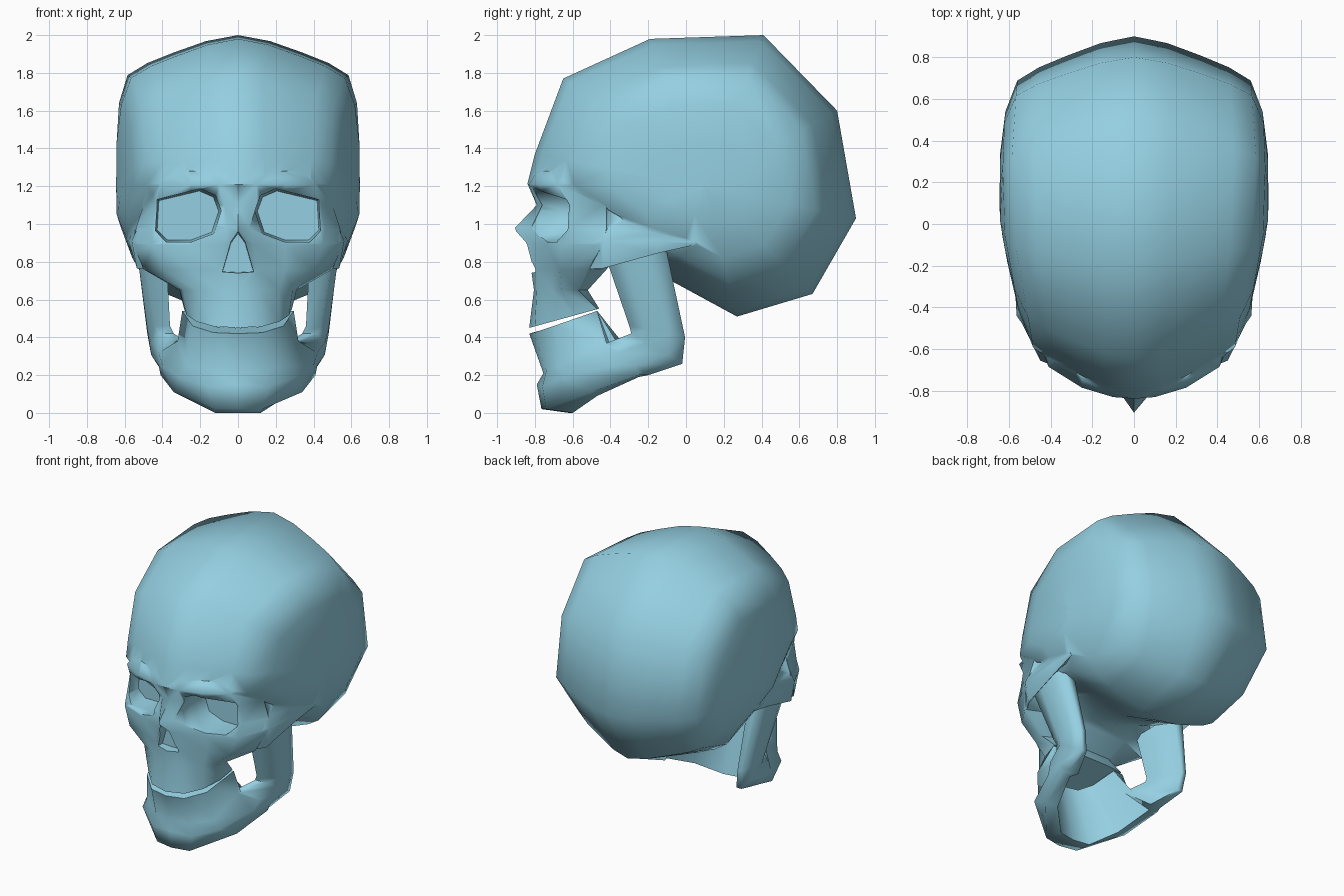
import bpy, bmesh, math

if "Cube" in bpy.data.objects:
    bpy.data.objects.remove(bpy.data.objects["Cube"])


def loft(name, rings):
    """Skin closed rings of equal length and cap both ends."""
    bm = bmesh.new()
    rows = [[bm.verts.new(p) for p in ring] for ring in rings]
    n = len(rows[0])
    for a, b in zip(rows, rows[1:]):
        for i in range(n):
            j = (i + 1) % n
            bm.faces.new((a[i], a[j], b[j], b[i]))
    bm.faces.new(rows[0])
    bm.faces.new(rows[-1])
    bmesh.ops.recalc_face_normals(bm, faces=bm.faces)
    me = bpy.data.meshes.new(name)
    bm.to_mesh(me)
    bm.free()
    ob = bpy.data.objects.new(name, me)
    bpy.context.collection.objects.link(ob)
    return ob


def flip(ring):
    return [(-x, y, z) for x, y, z in ring]


def activate(ob):
    bpy.ops.object.select_all(action='DESELECT')
    ob.select_set(True)
    bpy.context.view_layer.objects.active = ob


def boolean(target, other, operation):
    activate(target)
    mod = target.modifiers.new(operation, 'BOOLEAN')
    mod.operation, mod.solver, mod.object = operation, 'EXACT', other
    bpy.ops.object.modifier_apply(modifier=mod.name)
    bpy.data.objects.remove(other)


def smooth(ob, degrees):
    activate(ob)
    bpy.ops.object.shade_smooth_by_angle(angle=math.radians(degrees))


def clamp(v):
    return min(1, max(0, v))


# Cranium: the side profile shrinks towards each temple
profile = [(-.84, 1.21), (-.80, 1.37), (-.65, 1.77), (-.19, 1.98), (.41, 2.0), (.80, 1.60),
           (.90, 1.03), (.67, .63), (.27, .51), (-.08, .70), (-.40, .80), (-.50, .98)]
slices = [(0, 1), (.17, .96), (.34, .885), (.48, .815), (.585, .735), (.63, .55), (.642, .3), (.645, .02)]


def cranium_ring(x, s):
    ring = []
    for y, z in profile:
        y, z = .1 + (y - .1) * s, 1.2 + (z - 1.2) * s
        narrow = 1 - .19 * clamp(-y / .65) - .06 * clamp((y - .4) / .4) * clamp((1.9 - z) / .4)
        narrow -= .17 * clamp((1.05 - z) / .35)
        ring.append((x * narrow, y, z))
    return ring


half = [cranium_ring(x, s) for x, s in slices]
skull = loft("skull", [flip(r) for r in half[:0:-1]] + half)

# Face: horizontal outlines from midline to cheek, mirrored
levels = [
    (1.28, [(0, -.80), (.10, -.79), (.25, -.74), (.36, -.64), (.41, -.50), (.3, -.3)]),
    (1.21, [(0, -.838), (.10, -.83), (.25, -.785), (.41, -.685), (.46, -.50), (.3, -.3)]),
    (1.10, [(0, -.79), (.07, -.765), (.25, -.74), (.44, -.61), (.50, -.42), (.3, -.3)]),
    (.98, [(0, -.905), (.06, -.82), (.25, -.73), (.46, -.61), (.54, -.42), (.3, -.3)]),
    (.89, [(0, -.875), (.08, -.81), (.25, -.735), (.45, -.655), (.555, -.44), (.3, -.3)]),
    (.76, [(0, -.82), (.10, -.79), (.25, -.71), (.40, -.67), (.50, -.52), (.28, -.42)]),
    (.65, [(0, -.805), (.11, -.79), (.22, -.71), (.29, -.66), (.31, -.57), (.22, -.52)]),
    (None, [(0, -.83), (.13, -.80), (.22, -.71), (.27, -.59), (.285, -.47), (.15, -.46)]),
]
rings = []
for z, pts in levels:
    r = [(x, y, .45 + .276 * (y + .83) if z is None else z) for x, y in pts]
    rings.append(r + flip(r[:0:-1]))
boolean(skull, loft("face", rings), 'UNION')

# Cheek arches
arch = [(-.56, [(.42, 1.0), (.48, .88), (.45, .76), (.38, .8)]),
        (-.44, [(.475, 1.10), (.563, .91), (.535, .765), (.45, .9)]),
        (-.15, [(.515, 1.05), (.58, .91), (.56, .845), (.50, .92)]),
        (.05, [(.56, .94), (.59, .905), (.58, .89), (.54, .905)])]
arch = [[(x, y, z) for x, z in pts] for y, pts in arch]
boolean(skull, loft("arch_right", arch), 'UNION')
boolean(skull, loft("arch_left", [flip(r) for r in arch]), 'UNION')

# Eye sockets: tapered cuts
rim = [(.43, 1.13), (.2, 1.185), (.12, 1.15), (.09, 1.07), (.13, .95), (.25, .905), (.38, .905), (.44, .963)]


def taper(pts, cx, cz, stations):
    return [[(cx + (x - cx) * s, y, cz + (z - cz) * s) for x, z in pts] for y, s in stations]


socket = taper(rim, .27, 1.04, [(-1.0, 1.02), (-.66, 1.0), (-.53, .93)])
boolean(skull, loft("socket_right", socket), 'DIFFERENCE')
boolean(skull, loft("socket_left", [flip(r) for r in socket]), 'DIFFERENCE')

# Nose opening
nose = [(0, .965), (.04, .91), (.09, .74), (0, .735), (-.09, .74), (-.04, .91)]
boolean(skull, loft("nose_opening", taper(nose, 0, .82, [(-1.0, 1.02), (-.75, .9)])), 'DIFFERENCE')
smooth(skull, 68)

# Lower jaw: sections from chin to the back of the teeth
jaw = [
    [(0, -.83, .42), (0, -.755, .21), (0, -.79, .15), (0, -.765, .02), (0, -.62, 0), (0, -.72, .45)],
    [(.13, -.805, .425), (.14, -.74, .22), (.16, -.76, .14), (.13, -.74, .02), (.12, -.60, 0), (.11, -.70, .455)],
    [(.24, -.70, .46), (.27, -.66, .25), (.31, -.65, .19), (.34, -.50, .11), (.26, -.47, .09), (.17, -.62, .48)],
    [(.295, -.47, .54), (.32, -.45, .38), (.40, -.40, .25), (.41, -.25, .2), (.34, -.25, .19), (.22, -.47, .54)],
]
# Rising branch: front edge, back edge, inner and outer x, outer x of the front edge
branch = [(-.42, .37, -.20, .20, .29, .42, .32), (-.29, .42, -.02, .26, .37, .46, .42),
          (-.30, .46, -.005, .40, .39, .48, .44), (-.43, .84, -.11, .89, .41, .535, .50)]
for y0, z0, y1, z1, xi, xo, xf in branch:
    def at(x, t):
        return (x, y0 + (y1 - y0) * t, z0 + (z1 - z0) * t)
    jaw.append([at(xf, 0), at(xo, .3), at(xo, .7), at(xo - .03, 1), at(xi + .02, 1), at(xi - .03, 0)])
lower_jaw = loft("lower_jaw", [flip(r) for r in jaw[:0:-1]] + jaw)
smooth(lower_jaw, 80)

# Bone colour
bone = bpy.data.materials.new("bone_blue")
bone.diffuse_color = (.30, .63, .76, 1)
bone.use_nodes = True
bone.node_tree.nodes["Principled BSDF"].inputs["Base Color"].default_value = bone.diffuse_color
for ob in (skull, lower_jaw):
    ob.data.materials.clear()
    ob.data.materials.append(bone)
